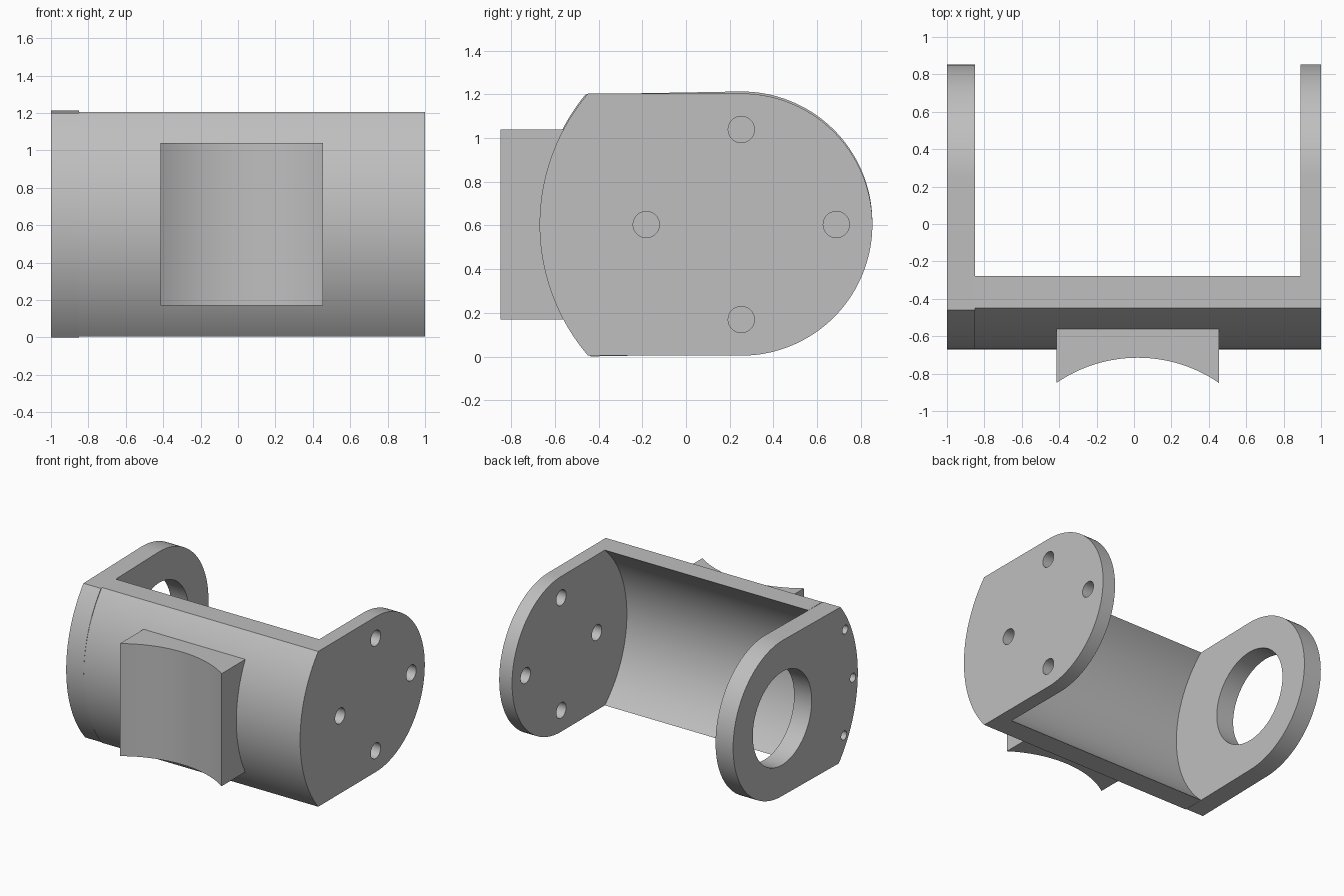
import bpy, bmesh
from math import sin, cos, asin, pi, radians
from mathutils import Vector, Matrix

cube = bpy.data.objects.get("Cube")
if cube:
    bpy.data.objects.remove(cube)

CY, CZ = 0.253, 0.604                # axis of the bracket
R_END, R_OUT, R_IN = 0.6, 0.923, 0.802

grey = bpy.data.materials.new("plain grey")
grey.use_nodes = True
colour = (0.52, 0.52, 0.52, 1)
grey.diffuse_color = colour
grey.node_tree.nodes["Principled BSDF"].inputs["Base Color"].default_value = colour


def arc(cu, cv, r, a0, a1, n=48):
    """Points on an arc, angles in radians."""
    return [(cu + r * cos(a0 + (a1 - a0) * i / n),
             cv + r * sin(a0 + (a1 - a0) * i / n)) for i in range(n + 1)]


def prism(name, points, start, end, place):
    """Extrude a closed outline; place maps (u, v, depth) to a position."""
    bm = bmesh.new()
    base = bm.faces.new([bm.verts.new(place(u, v, start)) for u, v in points])
    new = bmesh.ops.extrude_face_region(bm, geom=[base])["geom"]
    shift = Vector(place(0, 0, end)) - Vector(place(0, 0, start))
    bmesh.ops.translate(bm, vec=shift,
                        verts=[g for g in new if isinstance(g, bmesh.types.BMVert)])
    bmesh.ops.recalc_face_normals(bm, faces=bm.faces)
    mesh = bpy.data.meshes.new(name)
    bm.to_mesh(mesh)
    bm.free()
    mesh.materials.append(grey)
    obj = bpy.data.objects.new(name, mesh)
    bpy.context.collection.objects.link(obj)
    return obj


def along_x(u, v, d):
    return (d, CY + u, CZ + v)


def along_z(u, v, d):
    return (u, v, d)


def select(obj):
    bpy.ops.object.select_all(action="DESELECT")
    obj.select_set(True)
    bpy.context.view_layer.objects.active = obj


def drill(obj, u, v, r, start, end):
    """Cut a round hole running along x."""
    circle = arc(u, v, r, 0, 2 * pi, 48)[:-1]
    cutter = prism("hole_cutter", circle, start, end, along_x)
    cutter.hide_render = True
    mod = obj.modifiers.new("hole", "BOOLEAN")
    mod.operation, mod.solver, mod.object = "DIFFERENCE", "EXACT", cutter
    select(obj)
    bpy.ops.object.modifier_apply(modifier=mod.name)
    bpy.data.objects.remove(cutter)


def finish(obj):
    select(obj)
    bpy.ops.object.shade_smooth_by_angle(angle=radians(30))


# Outlines around the bracket axis
half = asin(R_END / R_OUT)
half_in = asin(R_END / R_IN)
front = arc(0, 0, R_OUT, pi - half, pi + half)
plate = arc(0, 0, R_END, -pi / 2, pi / 2, 64) + front
wall = front + arc(0, 0, R_IN, pi + half_in, pi - half_in)

# Curved front wall
finish(prism("curved_wall", wall, -0.85, 0.89, along_x))

# Left end plate with four holes in a ring
left = prism("left_end_plate", plate, 0.89, 1.0, along_x)
for i in range(4):
    a = i * pi / 2
    drill(left, 0.435 * cos(a), 0.435 * sin(a), 0.06, 0.8, 1.1)
finish(left)

# Right end plate, slightly tilted, with a bore and three screw holes
right = prism("right_end_plate", plate, -1.0, -0.85, along_x)
drill(right, 0, 0, 0.36, -1.1, -0.7)
for a in (pi - 0.49, pi, pi + 0.49):
    drill(right, 0.863 * cos(a), 0.863 * sin(a), 0.034, -1.1, -0.7)
pivot = Vector((0, CY, CZ))
right.data.transform(Matrix.Translation(pivot + Vector((0, 0, 0.009)))
                     @ Matrix.Rotation(0.018, 4, "X") @ Matrix.Translation(-pivot))
finish(right)

# Pad on the front with a concave face
spread = asin(0.435 / 0.768)
pad = arc(0.02, -1.483, 0.768, pi / 2 + spread, pi / 2 - spread)
pad += [(0.455, -0.555), (-0.415, -0.555)]
finish(prism("front_pad", pad, 0.17, 1.04, along_z))
